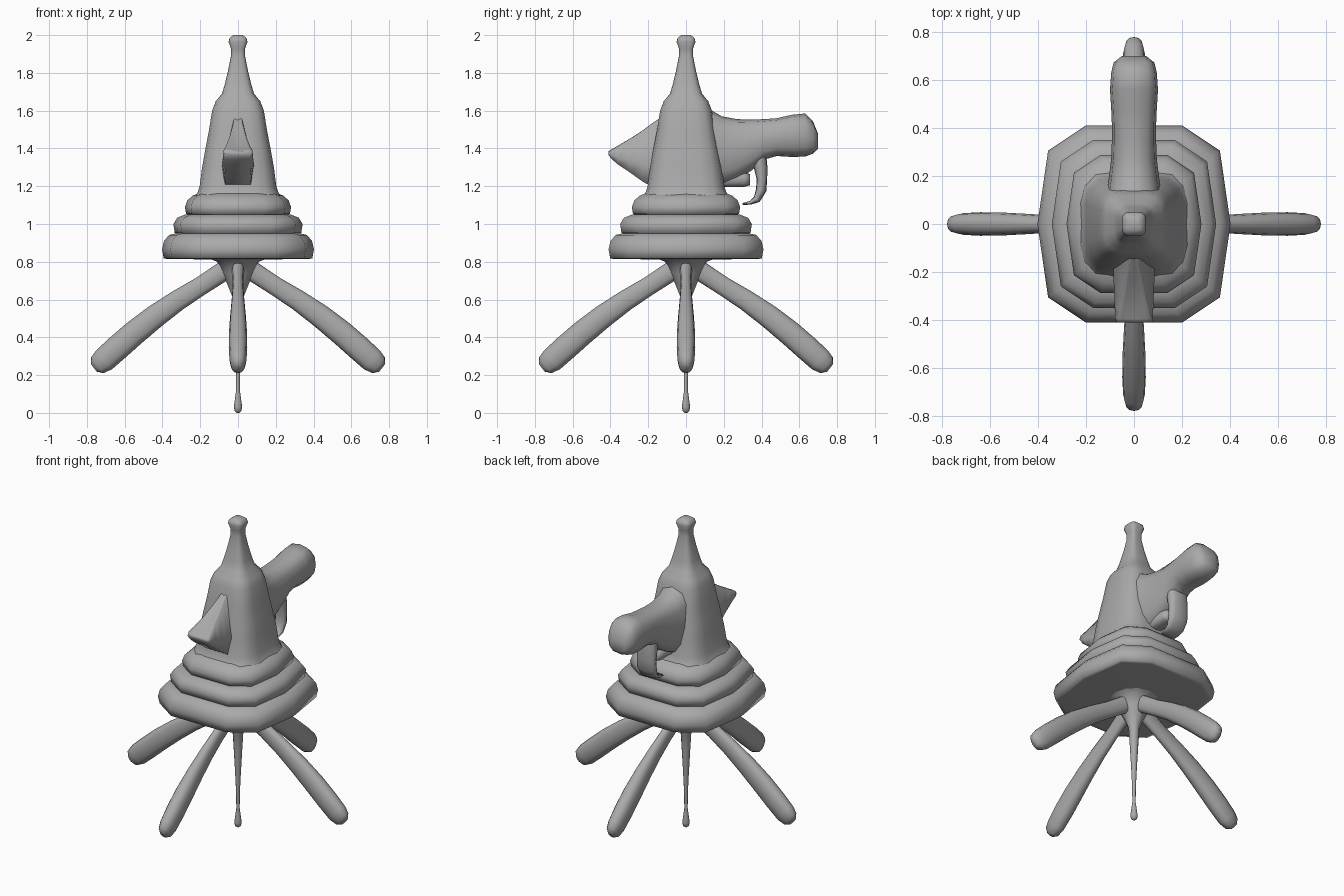
import bpy, bmesh, math
from mathutils import Vector

# Dark grey used on every part
grey = bpy.data.materials.new("dark_grey")
grey.diffuse_color = (0.4, 0.4, 0.4, 1)


def loft(name, rings, angle=85):
    """Skin a list of equal-length point rings and cap both ends."""
    bm = bmesh.new()
    vs = [[bm.verts.new(p) for p in ring] for ring in rings]
    n = len(rings[0])
    for a, b in zip(vs, vs[1:]):
        for i in range(n):
            j = (i + 1) % n
            bm.faces.new((a[i], a[j], b[j], b[i]))
    bm.faces.new(vs[0][::-1])
    bm.faces.new(vs[-1])
    bmesh.ops.recalc_face_normals(bm, faces=bm.faces)
    me = bpy.data.meshes.new(name)
    bm.to_mesh(me)
    bm.free()
    for p in me.polygons:
        p.use_smooth = True
    me.set_sharp_from_angle(angle=math.radians(angle))
    me.materials.append(grey)
    ob = bpy.data.objects.new(name, me)
    bpy.context.collection.objects.link(ob)
    return ob


def stack(name, outline, profile):
    """Scale an outline by each (radius, height) of a profile."""
    return loft(name, [[(x * r, y * r, z) for x, y in outline] for r, z in profile])


def section(power, n=12):
    """Rounded unit section; lower power is squarer."""
    pts = []
    for i in range(n):
        t = 2 * math.pi * i / n
        c, s = math.cos(t), math.sin(t)
        pts.append((math.copysign(abs(c) ** power, c), math.copysign(abs(s) ** power, s)))
    return pts


def sweep(name, path, sec):
    """Sweep a section along a path in the y-z plane: (y, z, half thickness, half width)."""
    rings = []
    for i, (y, z, h, w) in enumerate(path):
        a, b = path[max(i - 1, 0)], path[min(i + 1, len(path) - 1)]
        d = Vector((b[0] - a[0], b[1] - a[1])).normalized()
        rings.append([(u * w, y - d.y * v * h, z + d.x * v * h) for u, v in sec])
    return loft(name, rings)


# Stepped base tiers
half = [(0.5, -1.02), (0.89, -0.76), (1, 0), (0.89, 0.76), (0.5, 1.02)]
tier = half + [(-x, y) for x, y in reversed(half)]
stack("lower_tier", tier, [(0.12, 0.812), (0.37, 0.815), (0.393, 0.817), (0.402, 0.865),
                           (0.392, 0.91), (0.365, 0.942), (0.32, 0.952), (0.28, 0.952)])
stack("middle_tier", tier, [(0.3, 0.94), (0.335, 0.953), (0.342, 1.0), (0.322, 1.033),
                            (0.28, 1.05), (0.24, 1.052)])
stack("upper_tier", tier, [(0.24, 1.045), (0.275, 1.053), (0.281, 1.09), (0.268, 1.125),
                           (0.24, 1.15), (0.19, 1.17)])

# Tapered body with neck and knob
quarter = [(1, -0.4), (1, 0.4), (0.93, 0.72), (0.72, 0.93)]
body = []
for k in range(4):
    for x, y in quarter:
        for _ in range(k):
            x, y = -y, x
        body.append((x, y))
stack("body", body, [(0.24, 1.12), (0.215, 1.165), (0.203, 1.2), (0.19, 1.3), (0.172, 1.4),
                     (0.153, 1.5), (0.137, 1.6), (0.118, 1.65), (0.085, 1.69), (0.07, 1.74),
                     (0.053, 1.81), (0.037, 1.89), (0.038, 1.93), (0.05, 1.965),
                     (0.045, 1.985), (0.025, 2.0)])

# Rear handle: (y, top z, bottom z, half width)
soft = section(0.75)
handle = [(0.05, 1.65, 1.17, 0.12), (0.13, 1.605, 1.18, 0.115), (0.19, 1.57, 1.2, 0.105),
          (0.27, 1.555, 1.235, 0.095), (0.35, 1.553, 1.285, 0.092), (0.41, 1.555, 1.34, 0.092),
          (0.48, 1.56, 1.36, 0.095), (0.56, 1.578, 1.355, 0.1), (0.63, 1.585, 1.357, 0.095),
          (0.672, 1.545, 1.372, 0.085), (0.7, 1.475, 1.4, 0.05)]
loft("rear_handle", [[(u * w, y, (t + b) / 2 + v * (t - b) / 2) for u, v in soft]
                     for y, t, b, w in handle])

# Trigger hook and the stub in front of it
sweep("trigger_hook", [(0.385, 1.37, 0.04, 0.065), (0.395, 1.3, 0.036, 0.065),
                       (0.402, 1.24, 0.028, 0.065), (0.398, 1.18, 0.028, 0.065),
                       (0.375, 1.13, 0.02, 0.06), (0.34, 1.112, 0.01, 0.055),
                       (0.3, 1.106, 0.005, 0.05)], soft)
sweep("handle_stub", [(0.15, 1.235, 0.04, 0.05), (0.31, 1.235, 0.038, 0.05),
                      (0.338, 1.235, 0.03, 0.035)], soft)

# Front beak with a shallow groove on top: (y, top z, bottom z, top half, bottom half, groove)
beak = [(-0.08, 1.6, 1.17, 0.016, 0.09, 0.0), (-0.17, 1.54, 1.19, 0.024, 0.085, 0.01),
        (-0.23, 1.495, 1.225, 0.036, 0.085, 0.02), (-0.3, 1.45, 1.275, 0.05, 0.082, 0.025),
        (-0.36, 1.415, 1.315, 0.065, 0.08, 0.02), (-0.395, 1.395, 1.345, 0.076, 0.08, 0.01),
        (-0.41, 1.385, 1.365, 0.07, 0.074, 0.004)]
loft("front_beak", [[(-a, y, t - 0.004), (-a * 0.7, y, t), (0, y, t - g), (a * 0.7, y, t),
                     (a, y, t - 0.004), (b, y, z + (t - z) * 0.35), (b * 0.8, y, z),
                     (-b * 0.8, y, z), (-b, y, z + (t - z) * 0.35)]
                    for y, t, z, a, b, g in beak])

# Four curved legs
leg_path = [(0.02, 0.79, 0.05, 0.04), (0.08, 0.748, 0.052, 0.032), (0.2, 0.67, 0.05, 0.028),
            (0.32, 0.595, 0.055, 0.034), (0.44, 0.51, 0.062, 0.042), (0.55, 0.422, 0.066, 0.048),
            (0.64, 0.343, 0.067, 0.049), (0.71, 0.28, 0.065, 0.045), (0.745, 0.252, 0.053, 0.036),
            (0.763, 0.238, 0.025, 0.018)]
for k, side in enumerate(("back", "left", "front", "right")):
    leg = sweep(side + "_leg", leg_path, section(0.85))
    leg.rotation_euler.z = k * math.pi / 2

# Hub flowing into the thin centre spike
stack("centre_spike", section(1), [(0.16, 0.82), (0.11, 0.8), (0.085, 0.74), (0.06, 0.69),
                                   (0.032, 0.62), (0.025, 0.5), (0.017, 0.35), (0.011, 0.22),
                                   (0.01, 0.12), (0.018, 0.06), (0.022, 0.03), (0.018, 0.01),
                                   (0.006, 0.0)])
